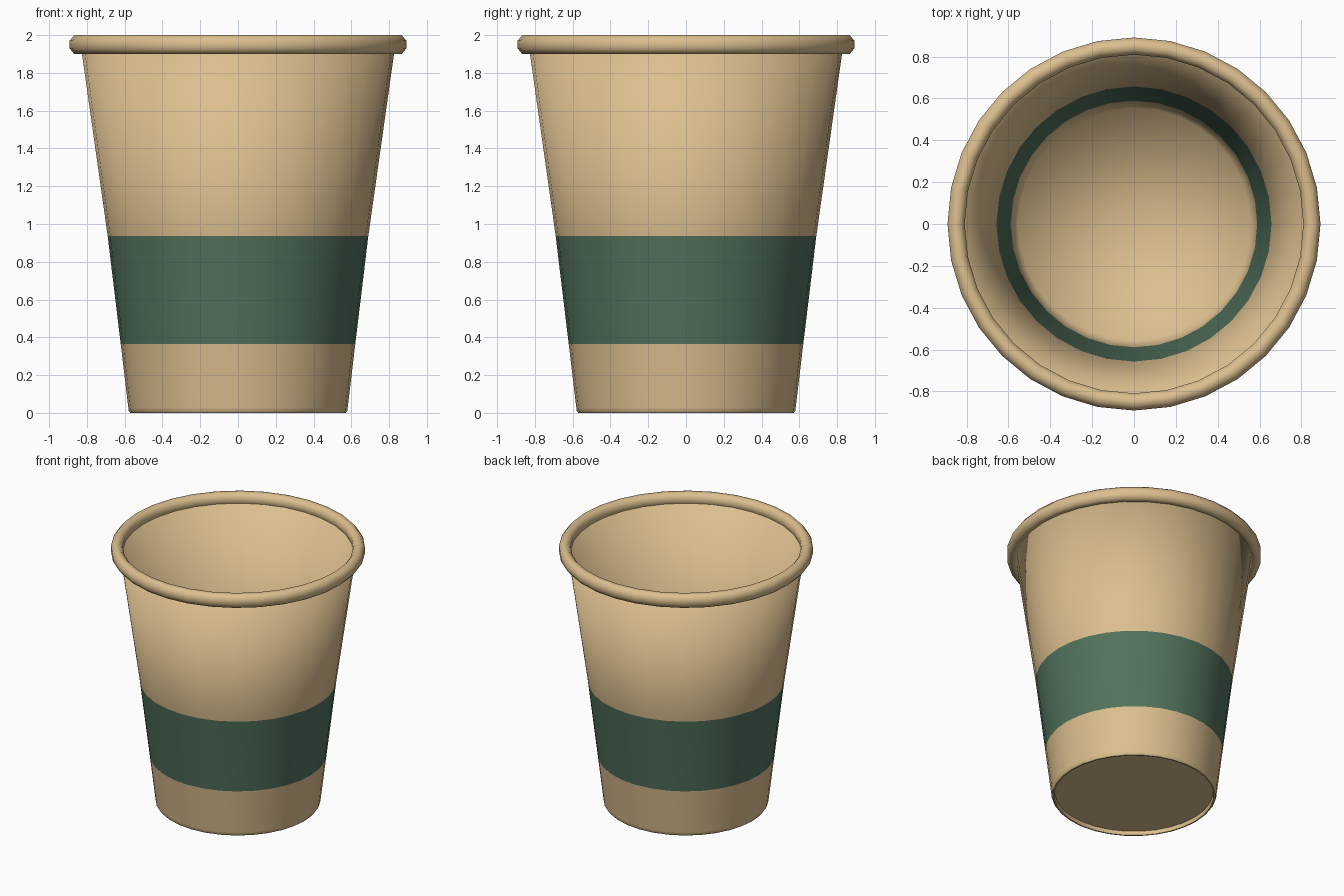
import bpy, bmesh, math

cube = bpy.data.objects.get("Cube")
if cube:
    bpy.data.objects.remove(cube, do_unlink=True)

SIDES = 32
BAND_LOW, BAND_HIGH = 0.365, 0.937


def material(name, rgb):
    mat = bpy.data.materials.new(name)
    mat.use_nodes = True
    mat.diffuse_color = (*rgb, 1)
    mat.node_tree.nodes["Principled BSDF"].inputs["Base Color"].default_value = (*rgb, 1)
    return mat


tan = material("tan_paper", (0.72, 0.52, 0.275))
green = material("dark_green", (0.085, 0.17, 0.11))


def lathe(name, profile, closed=False):
    """Spin (radius, height) points round z; zero radius makes a pole."""
    bm = bmesh.new()
    rings = []
    for r, z in profile:
        if r == 0:
            rings.append([bm.verts.new((0, 0, z))] * SIDES)
        else:
            angles = [math.tau * i / SIDES for i in range(SIDES)]
            rings.append([bm.verts.new((r * math.cos(a), r * math.sin(a), z)) for a in angles])
    pairs = list(zip(rings, rings[1:]))
    if closed:
        pairs.append((rings[-1], rings[0]))
    for a, b in pairs:
        for i in range(SIDES):
            j = (i + 1) % SIDES
            corners = list(dict.fromkeys([a[i], a[j], b[j], b[i]]))
            bm.faces.new(corners).smooth = True
    bmesh.ops.recalc_face_normals(bm, faces=bm.faces)
    mesh = bpy.data.meshes.new(name)
    bm.to_mesh(mesh)
    bm.free()
    mesh.materials.append(tan)
    mesh.materials.append(green)
    obj = bpy.data.objects.new(name, mesh)
    bpy.context.collection.objects.link(obj)
    return obj


# Cup body: inner floor, inner wall, outer wall, foot lip, recessed underside
body = lathe("cup_body", [
    (0, 0.06), (0.555, 0.06),
    (0.589, BAND_LOW), (0.657, BAND_HIGH), (0.813, 1.95),
    (0.833, 1.95), (0.69, BAND_HIGH), (0.621, BAND_LOW),
    (0.581, 0.03), (0.579, 0.012), (0.57, 0), (0.56, 0), (0.556, 0.03),
    (0, 0.03),
])

# Green band through the wall, and a flat underside
for face in body.data.polygons:
    if BAND_LOW < face.center.z < BAND_HIGH:
        face.material_index = 1
    if face.normal.z < -0.9:
        face.use_smooth = False

# Rolled rim with an eight-sided section
turns = [math.tau * (k + 0.5) / 8 for k in range(8)]
scale = 1 / math.cos(math.pi / 8)
lathe("rolled_rim", [(0.85 + 0.041 * scale * math.cos(t),
                      1.95 + 0.05 * scale * math.sin(t)) for t in turns], closed=True)
